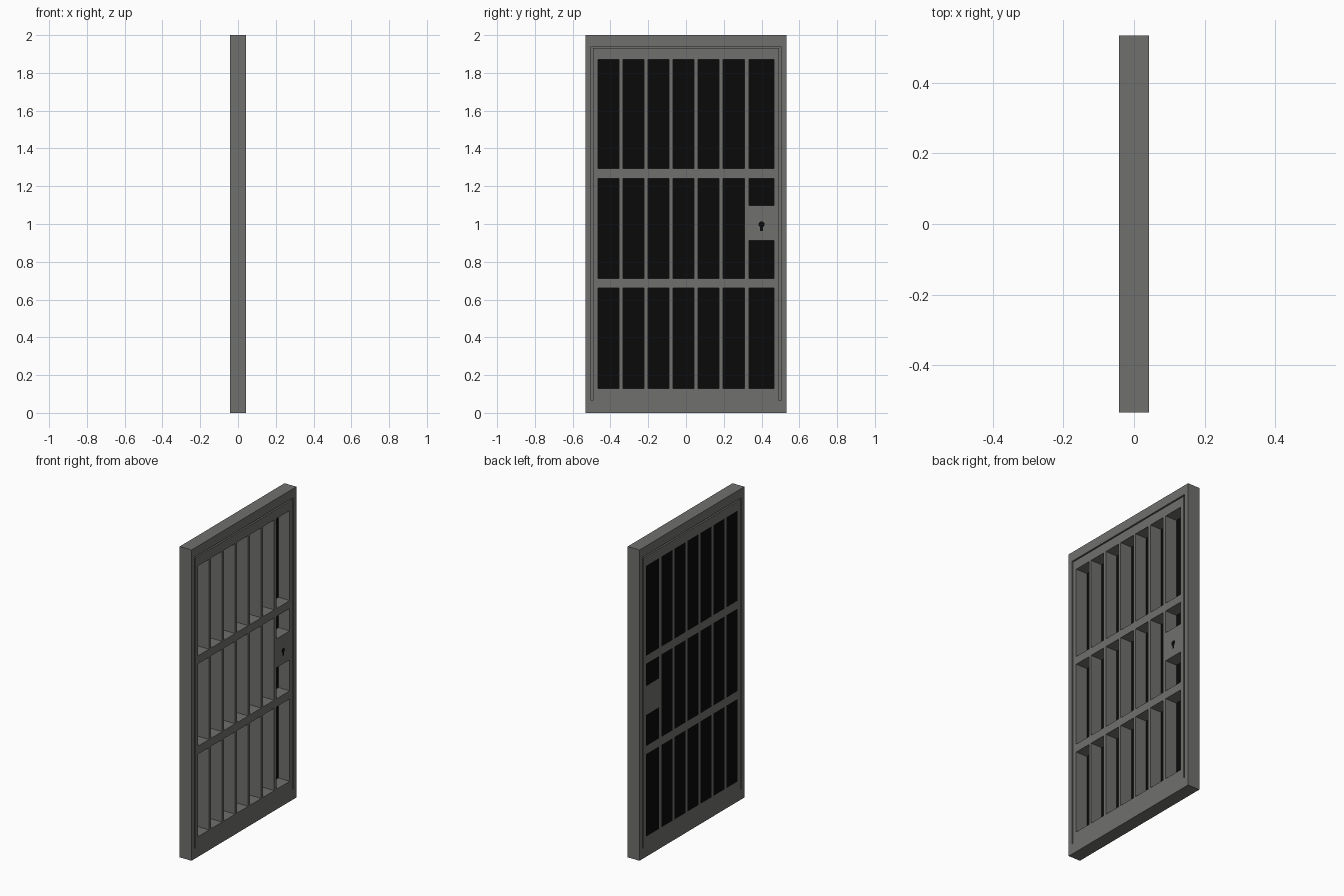
import bpy, bmesh, math

cube = bpy.data.objects.get("Cube")
if cube:
    bpy.data.objects.remove(cube, do_unlink=True)

HALF_T, HALF_W, HEIGHT = 0.042, 0.533, 2.0


def material(name, rgb):
    m = bpy.data.materials.new(name)
    m.use_nodes = True
    m.diffuse_color = (*rgb, 1)
    bsdf = next(n for n in m.node_tree.nodes if n.type == 'BSDF_PRINCIPLED')
    bsdf.inputs["Base Color"].default_value = (*rgb, 1)
    return m


STEEL = material("grey steel", (0.16, 0.16, 0.155))
BLACK = material("black", (0.003, 0.003, 0.003))


def prisms(name, outlines, mat):
    """Extrude (y, z) outlines between two x values, all in one object."""
    bm = bmesh.new()
    for pts, x0, x1 in outlines:
        face = bm.faces.new([bm.verts.new((x0, y, z)) for y, z in pts])
        ext = bmesh.ops.extrude_face_region(bm, geom=[face])
        moved = [g for g in ext["geom"] if isinstance(g, bmesh.types.BMVert)]
        bmesh.ops.translate(bm, vec=(x1 - x0, 0, 0), verts=moved)
    bmesh.ops.recalc_face_normals(bm, faces=bm.faces[:])
    mesh = bpy.data.meshes.new(name)
    bm.to_mesh(mesh)
    bm.free()
    mesh.materials.append(mat)
    obj = bpy.data.objects.new(name, mesh)
    bpy.context.collection.objects.link(obj)
    return obj


def rect(y0, y1, z0, z1):
    return [(y0, z0), (y1, z0), (y1, z1), (y0, z1)]


# Openings between the bars; the lock interrupts the last column
columns = [(-0.466 + i * 0.1325, -0.354 + i * 0.1325) for i in range(6)]
lock_column = (0.333, 0.466)
rows = [(0.13, 0.66), (0.712, 1.242), (1.293, 1.872)]
openings = [rect(*c, *r) for c in columns for r in rows]
for r in (rows[0], (0.712, 0.912), (1.098, 1.242), rows[2]):
    openings.append(rect(*lock_column, *r))

# Seam around the leaf, open at the sill
a, b, low, top = 0.493, 0.502, 0.066, 1.932
seam = [(-b, low), (-a, low), (-a, top), (a, top),
        (a, low), (b, low), (b, top + b - a), (-b, top + b - a)]

# Keyhole: round head with a flared slot
ky, kz, kr = 0.4, 0.998, 0.016
arc = [math.radians(-60 + 300 * i / 14) for i in range(15)]
keyhole = [(ky + kr * math.cos(t), kz + kr * math.sin(t)) for t in arc]
keyhole += [(ky - 0.008, kz - 0.035), (ky + 0.008, kz - 0.035)]

# Door slab with everything cut out
door = prisms("barred_door", [(rect(-HALF_W, HALF_W, 0, HEIGHT), -HALF_T, HALF_T)], STEEL)
cuts = [(o, -0.1, 0.1) for o in openings]
cuts += [(seam, HALF_T - 0.012, 0.1), (seam, -0.1, -HALF_T + 0.012)]
cuts.append((keyhole, HALF_T - 0.006, 0.1))
cutter = prisms("door_cutter", cuts, STEEL)
cutter.hide_render = True
mod = door.modifiers.new("cut", 'BOOLEAN')
mod.operation, mod.solver, mod.object = 'DIFFERENCE', 'EXACT', cutter
bpy.context.view_layer.objects.active = door
bpy.ops.object.modifier_apply(modifier=mod.name)
bpy.data.objects.remove(cutter, do_unlink=True)

# Black panels closing the openings at the back, and the dark keyhole
prisms("back_panels", [(o, -HALF_T + 0.0005, -HALF_T + 0.004) for o in openings], BLACK)
prisms("keyhole", [(keyhole, HALF_T - 0.006, HALF_T - 0.001)], BLACK)
